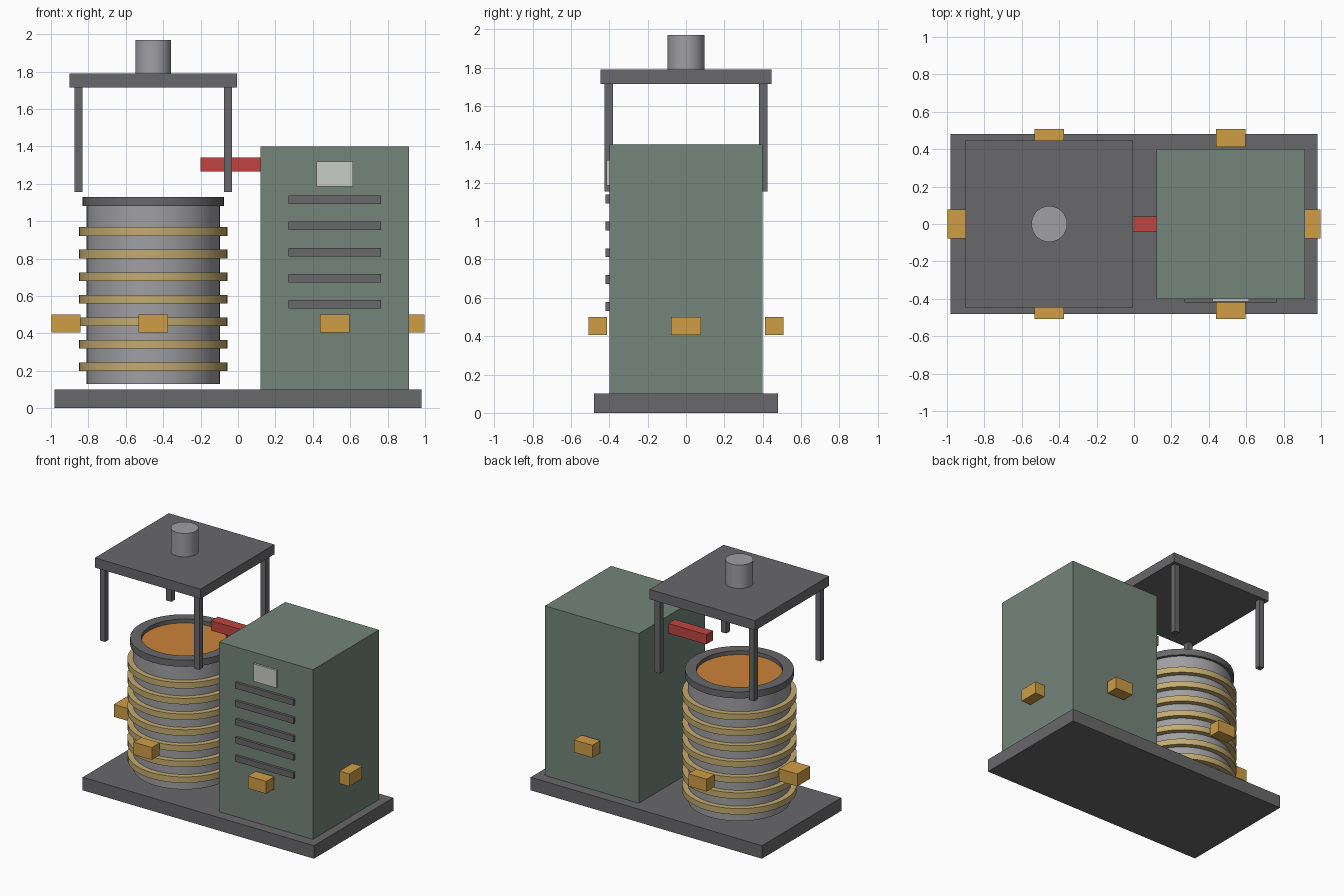
import bpy
import bmesh
import math

cube = bpy.data.objects.get("Cube")
if cube:
    bpy.data.objects.remove(cube, do_unlink=True)


def material(name, rgb):
    m = bpy.data.materials.new(name)
    m.use_nodes = True
    m.diffuse_color = (*rgb, 1)
    m.node_tree.nodes["Principled BSDF"].inputs["Base Color"].default_value = (*rgb, 1)
    return m


dark = material("dark grey", (0.14, 0.14, 0.145))
green = material("cabinet green", (0.175, 0.235, 0.195))
steel = material("steel", (0.35, 0.35, 0.37))
brass = material("brass", (0.55, 0.41, 0.16))
amber = material("amber", (0.62, 0.34, 0.06))
red = material("red", (0.52, 0.06, 0.05))
pale = material("pale panel", (0.58, 0.61, 0.57))
molten = material("molten orange", (0.60, 0.23, 0.04))


def finish(name, bm, mat, smooth=False):
    bmesh.ops.recalc_face_normals(bm, faces=bm.faces)
    mesh = bpy.data.meshes.new(name)
    bm.to_mesh(mesh)
    bm.free()
    mesh.materials.append(mat)
    ob = bpy.data.objects.new(name, mesh)
    bpy.context.collection.objects.link(ob)
    if smooth:
        bpy.ops.object.select_all(action="DESELECT")
        ob.select_set(True)
        bpy.context.view_layer.objects.active = ob
        bpy.ops.object.shade_smooth_by_angle(angle=math.radians(35))
    return ob


def box(name, mat, xs, ys, zs):
    """Box between the given limits on each axis."""
    bm = bmesh.new()
    bmesh.ops.create_cube(bm, size=1)
    for v in bm.verts:
        for i, (lo, hi) in enumerate((xs, ys, zs)):
            v.co[i] = (lo + hi) / 2 + v.co[i] * (hi - lo)
    return finish(name, bm, mat)


def lathe(name, mat, profile, x, closed=False, steps=48):
    """Turn a radius/height profile around a vertical axis at x."""
    bm = bmesh.new()
    verts = [bm.verts.new((x + r, 0, z)) for r, z in profile]
    edges = [bm.edges.new(pair) for pair in zip(verts, verts[1:])]
    if closed:
        edges.append(bm.edges.new((verts[-1], verts[0])))
    bmesh.ops.spin(bm, geom=verts + edges, cent=(x, 0, 0), axis=(0, 0, 1),
                   angle=math.tau, steps=steps)
    bmesh.ops.remove_doubles(bm, verts=bm.verts, dist=0.0005)
    return finish(name, bm, mat, True)


def ring(name, mat, inner, outer, low, high, x):
    return lathe(name, mat, [(inner, low), (outer, low), (outer, high), (inner, high)], x, True)


POT_X = -0.453

# Base and cabinet
box("base_plate", dark, (-0.98, 0.98), (-0.48, 0.48), (0, 0.1))
box("cabinet", green, (0.12, 0.915), (-0.4, 0.4), (0.1, 1.4))
box("display_panel", pale, (0.42, 0.615), (-0.415, -0.4), (1.185, 1.32))
for i in range(5):
    z = 1.115 - 0.14 * i
    box(f"vent_slat_{i + 1}", dark, (0.27, 0.765), (-0.42, -0.4), (z - 0.023, z + 0.023))

# Melting pot with open top, rim and coil bands
lathe("pot_body", steel, [(0, 0.13), (0.357, 0.13), (0.357, 1.09), (0.3, 1.09)], POT_X)
ring("pot_rim", dark, 0.3, 0.378, 1.08, 1.13, POT_X)
lathe("molten_surface", molten, [(0, 1.1), (0.302, 1.1)], POT_X)
for i in range(7):
    z = 0.222 + 0.1205 * i
    ring(f"coil_band_{i + 1}", brass, 0.35, 0.398, z - 0.023, z + 0.023, POT_X)

# Hood on four hanging posts, with a flue
box("hood_plate", dark, (-0.9, -0.005), (-0.447, 0.447), (1.715, 1.79))
for side, sx in (("right", -1), ("left", 1)):
    for end, sy in (("front", -1), ("back", 1)):
        x, y = POT_X + sx * 0.4, sy * 0.402
        box(f"hood_post_{end}_{side}", dark, (x - 0.022, x + 0.022),
            (y - 0.022, y + 0.022), (1.155, 1.72))
lathe("flue", steel, [(0, 1.78), (0.096, 1.78), (0.096, 1.97), (0, 1.97)], POT_X)

# Connecting arm
box("power_arm", red, (-0.2, 0.125), (-0.04, 0.04), (1.265, 1.34))

# Amber blocks around the sides
for side, x in (("right", POT_X), ("left", 0.517)):
    for end, sy in (("front", -1), ("back", 1)):
        box(f"block_{end}_{side}", amber, (x - 0.078, x + 0.078),
            (sy * 0.46 - 0.048, sy * 0.46 + 0.048), (0.405, 0.5))
for side, sx in (("right", -1), ("left", 1)):
    x = sx * 0.92
    box(f"block_end_{side}", amber, (x - 0.078, x + 0.078), (-0.078, 0.078), (0.405, 0.5))
